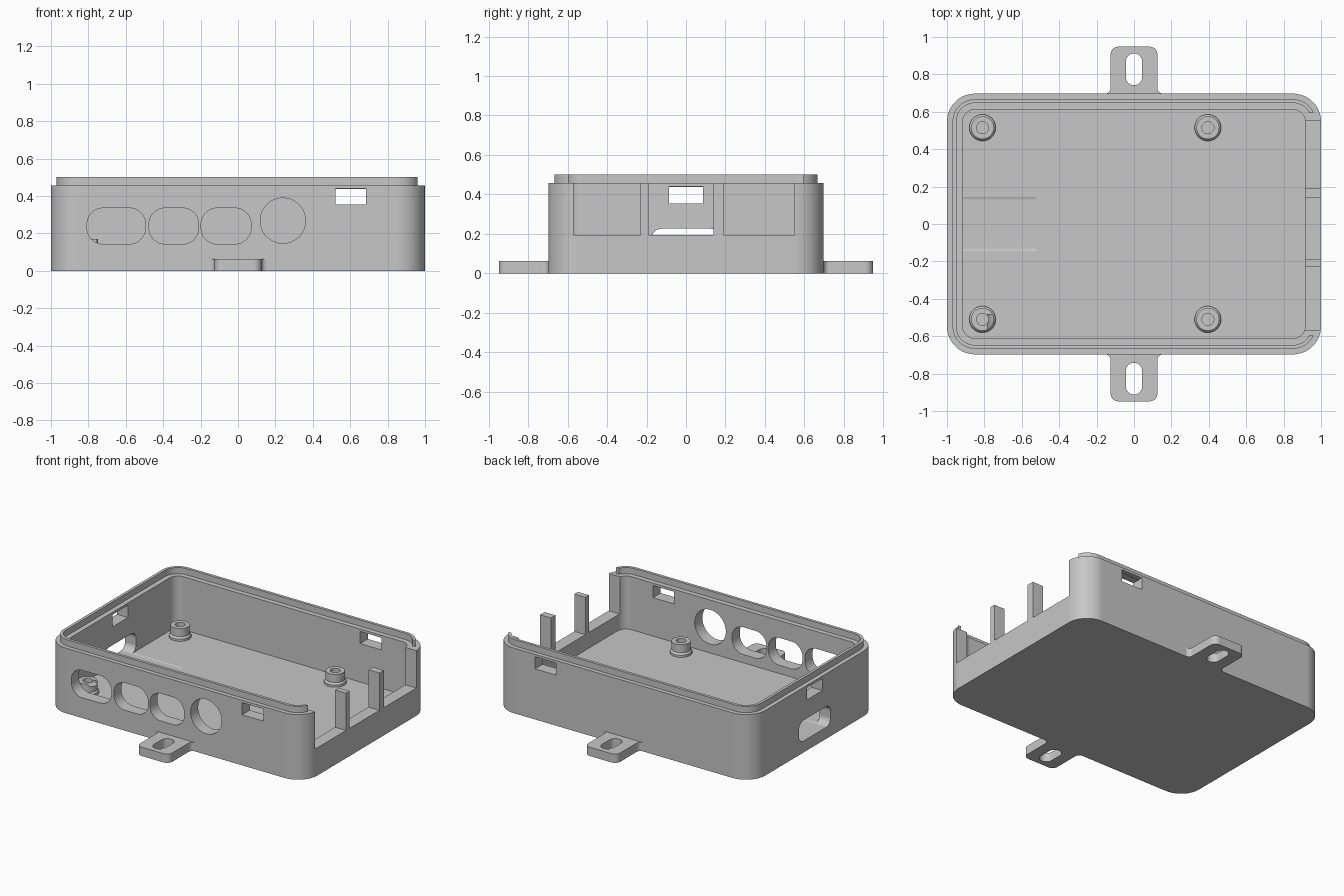
import bpy
import bmesh
import math

if "Cube" in bpy.data.objects:
    bpy.data.objects.remove(bpy.data.objects["Cube"], do_unlink=True)

HX, HY, RIM, FLOOR, WALL, R = 1.0, 0.697, 0.457, 0.085, 0.085, 0.15

grey = bpy.data.materials.new("plain grey")
grey.use_nodes = True
grey.diffuse_color = (0.57, 0.57, 0.57, 1)
grey.node_tree.nodes["Principled BSDF"].inputs["Base Color"].default_value = (0.57, 0.57, 0.57, 1)


def finish(name, bm):
    bmesh.ops.remove_doubles(bm, verts=bm.verts, dist=1e-5)
    bmesh.ops.recalc_face_normals(bm, faces=bm.faces)
    mesh = bpy.data.meshes.new(name)
    bm.to_mesh(mesh)
    bm.free()
    mesh.materials.append(grey)
    obj = bpy.data.objects.new(name, mesh)
    bpy.context.collection.objects.link(obj)
    return obj


def rounded(a0, a1, b0, b1, r, n=12):
    """Outline of a rectangle with round corners."""
    if r <= 0:
        return [(a0, b0), (a1, b0), (a1, b1), (a0, b1)]
    pts = []
    corners = [(a1 - r, b1 - r), (a0 + r, b1 - r), (a0 + r, b0 + r), (a1 - r, b0 + r)]
    for k, (ca, cb) in enumerate(corners):
        for i in range(n + 1):
            t = (k + i / n) * math.pi / 2
            pts.append((ca + r * math.cos(t), cb + r * math.sin(t)))
    return pts


def prism(name, pts, c0, c1, axis="Z"):
    """Extrude an outline from c0 to c1 along an axis."""
    place = {"Z": lambda a, b, c: (a, b, c),
             "Y": lambda a, b, c: (a, c, b),
             "X": lambda a, b, c: (c, a, b)}[axis]
    bm = bmesh.new()
    low = [bm.verts.new(place(a, b, c0)) for a, b in pts]
    high = [bm.verts.new(place(a, b, c1)) for a, b in pts]
    bm.faces.new(low)
    bm.faces.new(high)
    for i in range(len(pts)):
        j = (i + 1) % len(pts)
        bm.faces.new((low[i], low[j], high[j], high[i]))
    return finish(name, bm)


def lathe(name, profile, x, y, n=40):
    """Spin a closed radius/height profile about a vertical axis."""
    bm = bmesh.new()
    rings = []
    for r, z in profile:
        rings.append([bm.verts.new((x + r * math.cos(2 * math.pi * i / n),
                                    y + r * math.sin(2 * math.pi * i / n), z)) for i in range(n)])
    for k in range(len(rings)):
        p, q = rings[k], rings[(k + 1) % len(rings)]
        for i in range(n):
            j = (i + 1) % n
            bm.faces.new((p[i], p[j], q[j], q[i]))
    return finish(name, bm)


def cut(obj, cutter, keep=False):
    mod = obj.modifiers.new("cut", "BOOLEAN")
    mod.operation = "DIFFERENCE"
    mod.solver = "EXACT"
    mod.object = cutter
    bpy.context.view_layer.objects.active = obj
    bpy.ops.object.modifier_apply(modifier=mod.name)
    if not keep:
        bpy.data.objects.remove(cutter, do_unlink=True)


def inset_plan(d):
    return rounded(-HX + d, HX - d, -HY + d, HY - d, R - d, 14)


# Open tray: solid block with the cavity removed
tray = prism("tray", inset_plan(0), 0, RIM)
cut(tray, prism("cavity", inset_plan(WALL), FLOOR, 1))

# Rim lip, missing along the open end
lip = prism("rim_lip", inset_plan(0.03), RIM - 0.02, 0.501)
cut(lip, prism("lip_core", inset_plan(0.05), 0, 1))
cut(lip, prism("lip_gap", rounded(0.9, 1.1, -0.595, 0.595, 0), 0, 1))

# Standoffs with a stepped foot and a screw bore
foot = FLOOR - 0.01
profile = [(0.071, foot), (0.071, FLOOR + 0.015), (0.061, FLOOR + 0.028), (0.061, 0.17),
           (0.032, 0.17), (0.032, foot)]
standoffs = {}
for x, xn in ((-0.81, "right"), (0.395, "left")):
    for y, yn in ((-0.51, "front"), (0.515, "back")):
        standoffs[xn, yn] = lathe(f"standoff_{yn}_{xn}", profile, x, y)

# Front openings: three rounded slots and a round hole
for x0, x1 in ((-0.807, -0.495), (-0.476, -0.21), (-0.197, 0.07)):
    slot = prism("slot", rounded(x0, x1, 0.143, 0.335, 0.086), -0.9, -0.485, "Y")
    if x0 < -0.8:
        cut(standoffs["right", "front"], slot, keep=True)
    cut(tray, slot)
cut(tray, prism("round_hole", rounded(0.119, 0.361, 0.147, 0.389, 0.121, 14), -0.9, -0.5, "Y"))

# Latch windows through the front, back and right walls
cut(tray, prism("window", rounded(0.52, 0.685, 0.355, 0.44, 0), -0.9, 0.9, "Y"))
cut(tray, prism("window", rounded(-0.085, 0.085, 0.355, 0.44, 0), -1.1, -0.8, "X"))

# Right wall slot that just skims the floor
cut(tray, prism("side_slot", rounded(-0.175, 0.175, FLOOR - 0.004, 0.226, 0.05), -1.1, -0.525, "X"))

# Three tall bays in the left wall, leaving two posts
for y0, y1 in ((-0.57, -0.23), (-0.19, 0.14), (0.19, 0.55)):
    cut(tray, prism("bay", rounded(y0, y1, 0.195, 1, 0), 0.86, 1.1, "X"))

# Mounting tabs with flared roots and a slotted hole
for s, name in ((-1, "front_tab"), (1, "back_tab")):
    half = [(0.155, HY - 0.03), (0.155, HY)]
    half += [(0.155 - 0.03 * math.sin(t), HY + 0.03 * (1 - math.cos(t)))
             for t in (math.pi / 2 * i / 8 for i in range(1, 9))]
    half += [(0.085 + 0.04 * math.cos(t), 0.908 + 0.04 * math.sin(t))
             for t in (math.pi / 2 * i / 8 for i in range(9))]
    pts = [(x, s * y) for x, y in half] + [(-x, s * y) for x, y in reversed(half)]
    tab = prism(name, pts, 0, 0.062)
    y0, y1 = sorted((s * 0.742, s * 0.912))
    cut(tab, prism("tab_slot", rounded(-0.044, 0.044, y0, y1, 0.0439), -0.1, 0.2))

# Smooth round surfaces, keep edges crisp and large faces flat
bpy.ops.object.select_all(action="DESELECT")
for obj in bpy.context.collection.objects:
    if obj.type == "MESH":
        obj.select_set(True)
        bpy.context.view_layer.objects.active = obj
bpy.ops.object.shade_smooth_by_angle(angle=math.radians(15))
for obj in bpy.context.selected_objects:
    obj.modifiers.new("flat faces", "WEIGHTED_NORMAL").keep_sharp = True
bpy.ops.object.select_all(action="DESELECT")
